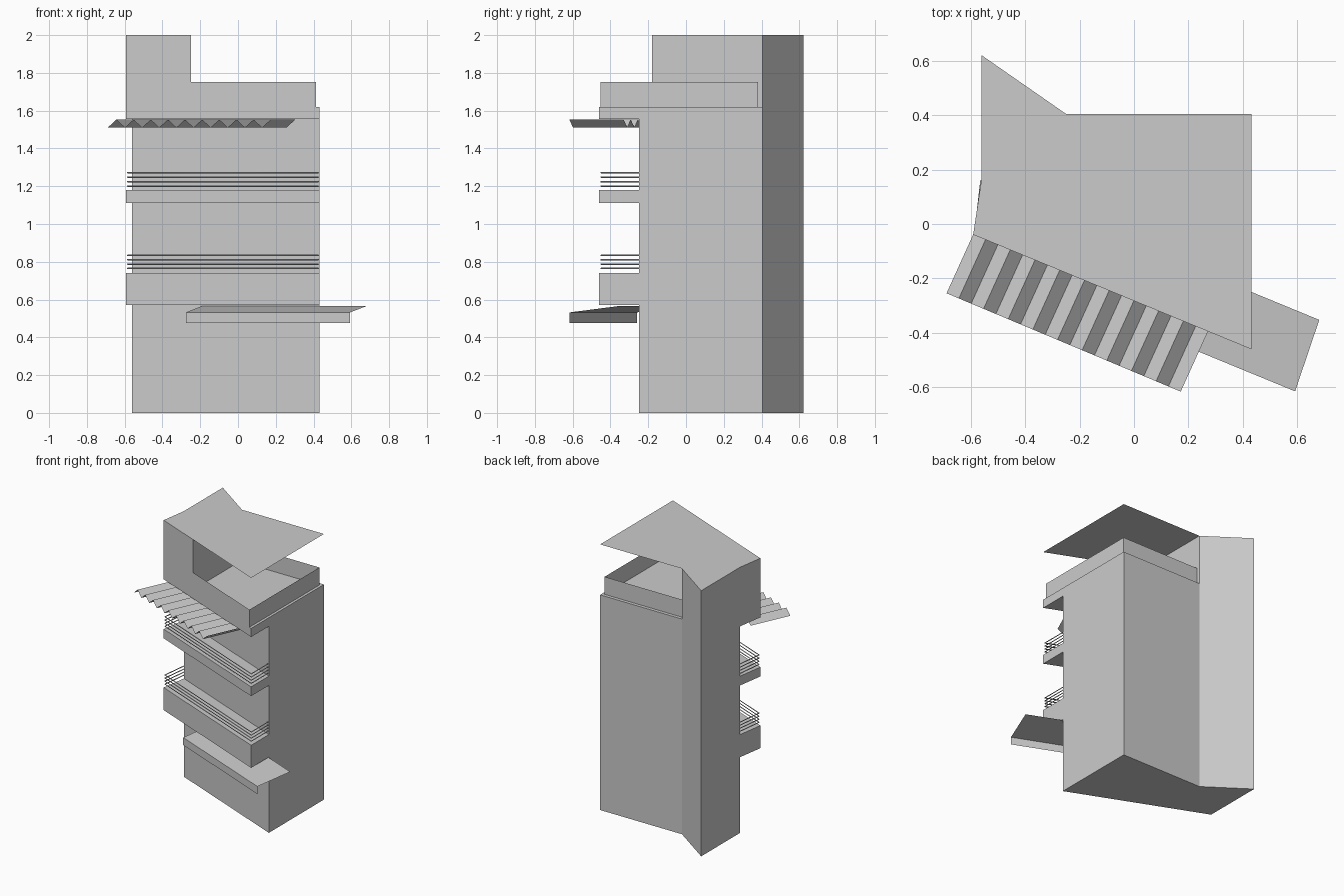
import bpy

if "Cube" in bpy.data.objects:
    bpy.data.objects.remove(bpy.data.objects["Cube"])

SLOPE = -0.412                      # slant of the street front in plan


def wall_y(x):
    return -0.25 + (x - 0.432) * SLOPE


def eave_y(x):
    return -0.461 + (x - 0.432) * SLOPE


def make(name, verts, faces):
    me = bpy.data.meshes.new(name)
    me.from_pydata(verts, [], faces)
    ob = bpy.data.objects.new(name, me)
    bpy.context.collection.objects.link(ob)
    return ob


def prism(name, outline, z0, z1, bottom=True, top=True):
    """Vertical extrusion of a counter-clockwise plan outline."""
    n = len(outline)
    verts = [(x, y, z) for z in (z0, z1) for x, y in outline]
    faces = [(i, (i + 1) % n, n + (i + 1) % n, n + i) for i in range(n)]
    if bottom:
        faces.append(tuple(reversed(range(n))))
    if top:
        faces.append(tuple(range(n, 2 * n)))
    return make(name, verts, faces)


def strip(name, path_a, path_b):
    """Single sheet between two paths."""
    n = len(path_a)
    return make(name, path_a + path_b,
                [(i, i + 1, n + i + 1, n + i) for i in range(n - 1)])


# Plan points
L, R, M = -0.562, 0.432, -0.25      # left wall, right wall, tower side
wall_left, wall_right = (L, wall_y(L)), (R, wall_y(R))
eave_left, eave_right = (-0.592, eave_y(-0.592)), (R, eave_y(R))
eave_mid = (M, eave_y(M))
back_right, back_mid, back_left = (R, 0.405), (M, 0.405), (L, 0.622)

# Main building block
prism("building_body", [wall_left, wall_right, back_right, back_mid, back_left], 0, 1.62)

# Overhanging slabs: two balconies and the terrace edge
overhang = [eave_left, eave_right, wall_right, wall_left]
for name, z0, z1 in (("lower_balcony", 0.57, 0.74),
                     ("upper_balcony", 1.11, 1.18),
                     ("terrace_edge", 1.555, 1.62)):
    prism(name, overhang, z0, z1)

# Stair tower and the flat roof sheet
prism("roof_tower", [eave_left, eave_mid, back_mid, back_left, wall_left],
      1.62, 2.0, bottom=False, top=False)
roof = [eave_left, eave_right, back_right, back_mid, back_left, wall_left]
make("roof_sheet", [(x, y, 2.0) for x, y in roof], [tuple(range(6))])

# Terrace parapet
par = [eave_mid, (0.412, eave_y(0.412)), (0.412, 0.38), (M, 0.38)]
strip("terrace_parapet", [(x, y, 1.62) for x, y in par], [(x, y, 1.752) for x, y in par])

# Balcony railings
rail = [(L, wall_left[1]), (-0.585, eave_y(-0.585) + 0.008),
        (0.426, eave_y(0.426) + 0.008), (0.426, wall_right[1])]
for level, zs in (("lower", (0.765, 0.788, 0.811, 0.834)),
                  ("upper", (1.201, 1.224, 1.248, 1.272))):
    cu = bpy.data.curves.new(level + "_railing", "CURVE")
    cu.dimensions = "3D"
    cu.bevel_depth = 0.004
    cu.bevel_resolution = 0
    cu.use_fill_caps = True
    for z in zs:
        sp = cu.splines.new("POLY")
        sp.points.add(len(rail) - 1)
        for p, (x, y) in zip(sp.points, rail):
            p.co = (x, y, z, 1)
    bpy.context.collection.objects.link(bpy.data.objects.new(level + "_railing", cu))

# Entrance canopy: sloped sheet with a front fascia
front = [(-0.275, -0.259), (0.593, -0.616)]
back = [(-0.19, wall_y(-0.19)), (0.682, wall_y(0.682))]
strip("entrance_canopy", [(x, y, 0.532) for x, y in front], [(x, y, 0.566) for x, y in back])
strip("canopy_fascia", [(x, y, 0.475) for x, y in front], [(x, y, 0.532) for x, y in front])

# Corrugated awning under the terrace edge
N = 19
zig = [(-0.69 + 0.862 * i / N, -0.255 - 0.362 * i / N, 1.51 if i % 2 == 0 else 1.552)
       for i in range(N + 1)]
strip("corrugated_awning", zig, [(x + 0.13, y + 0.287, z) for x, y, z in zig])
